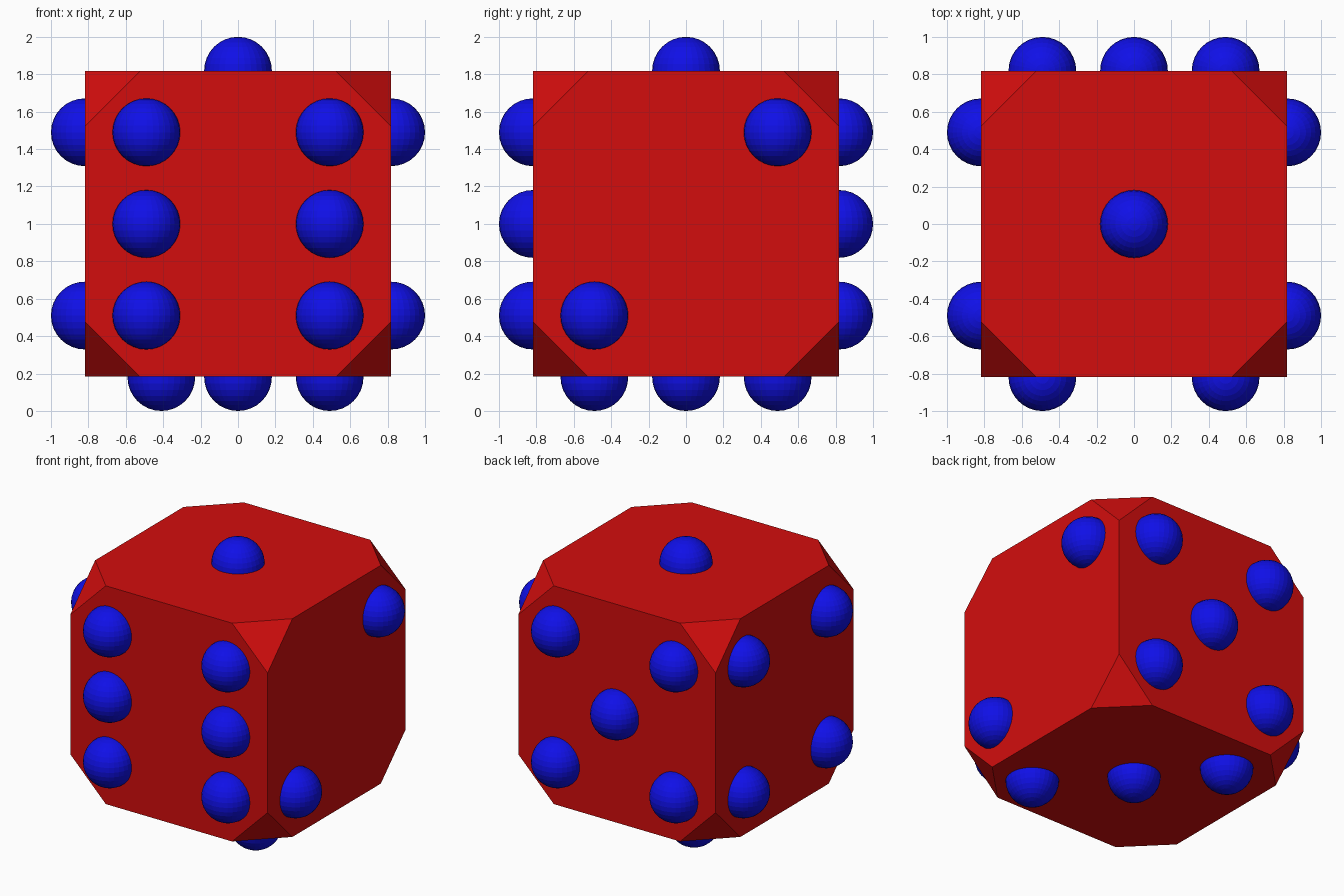
import bpy
import bmesh
from mathutils import Matrix, Vector

if "Cube" in bpy.data.objects:
    bpy.data.objects.remove(bpy.data.objects["Cube"])

HALF = 0.817      # half width of the body
CENTRE = Vector((0, 0, 1))
PIP_R = 0.181
PIP_D = 0.819     # distance of pip centres from the middle
S = 0.49          # pip spacing


def material(name, rgb):
    m = bpy.data.materials.new(name)
    m.diffuse_color = (*rgb, 1)
    m.use_nodes = True
    m.node_tree.nodes["Principled BSDF"].inputs["Base Color"].default_value = m.diffuse_color
    return m


def make_object(name, bm, mat):
    mesh = bpy.data.meshes.new(name)
    bm.to_mesh(mesh)
    bm.free()
    mesh.materials.append(mat)
    obj = bpy.data.objects.new(name, mesh)
    bpy.context.collection.objects.link(obj)
    return obj


red = material("red", (0.65, 0.004, 0.004))
blue = material("blue", (0.005, 0.005, 0.8))

# Body: cube with its eight corners cut off
bm = bmesh.new()
bmesh.ops.create_cube(bm, size=2 * HALF, matrix=Matrix.Translation(CENTRE))
bmesh.ops.bevel(bm, geom=bm.verts[:], offset=18, offset_type='PERCENT',
                segments=1, profile=0.5, affect='VERTICES')
make_object("die_body", bm, red)

# Pips: (u, v) layout on each face, with the face's outward, u and v axes
X, Y, Z = Vector((1, 0, 0)), Vector((0, 1, 0)), Vector((0, 0, 1))
corners = [(u, v) for u in (-S, S) for v in (-S, S)]
faces = {
    "top": (Z, X, Y, [(0, 0)]),
    "right": (X, Y, Z, [(-S, -S), (S, S)]),
    "bottom": (-Z, X, Y, [(-0.41, S), (0, 0), (S, -S)]),
    "left": (-X, Y, Z, corners),
    "back": (Y, X, Z, corners + [(0, 0)]),
    "front": (-Y, X, Z, corners + [(-S, 0), (S, 0)]),
}
for face, (out, u_axis, v_axis, spots) in faces.items():
    bm = bmesh.new()
    for u, v in spots:
        pos = CENTRE + out * PIP_D + u_axis * u + v_axis * v
        bmesh.ops.create_uvsphere(bm, u_segments=32, v_segments=16,
                                  radius=PIP_R, matrix=Matrix.Translation(pos))
    make_object(face + "_pips", bm, blue)
